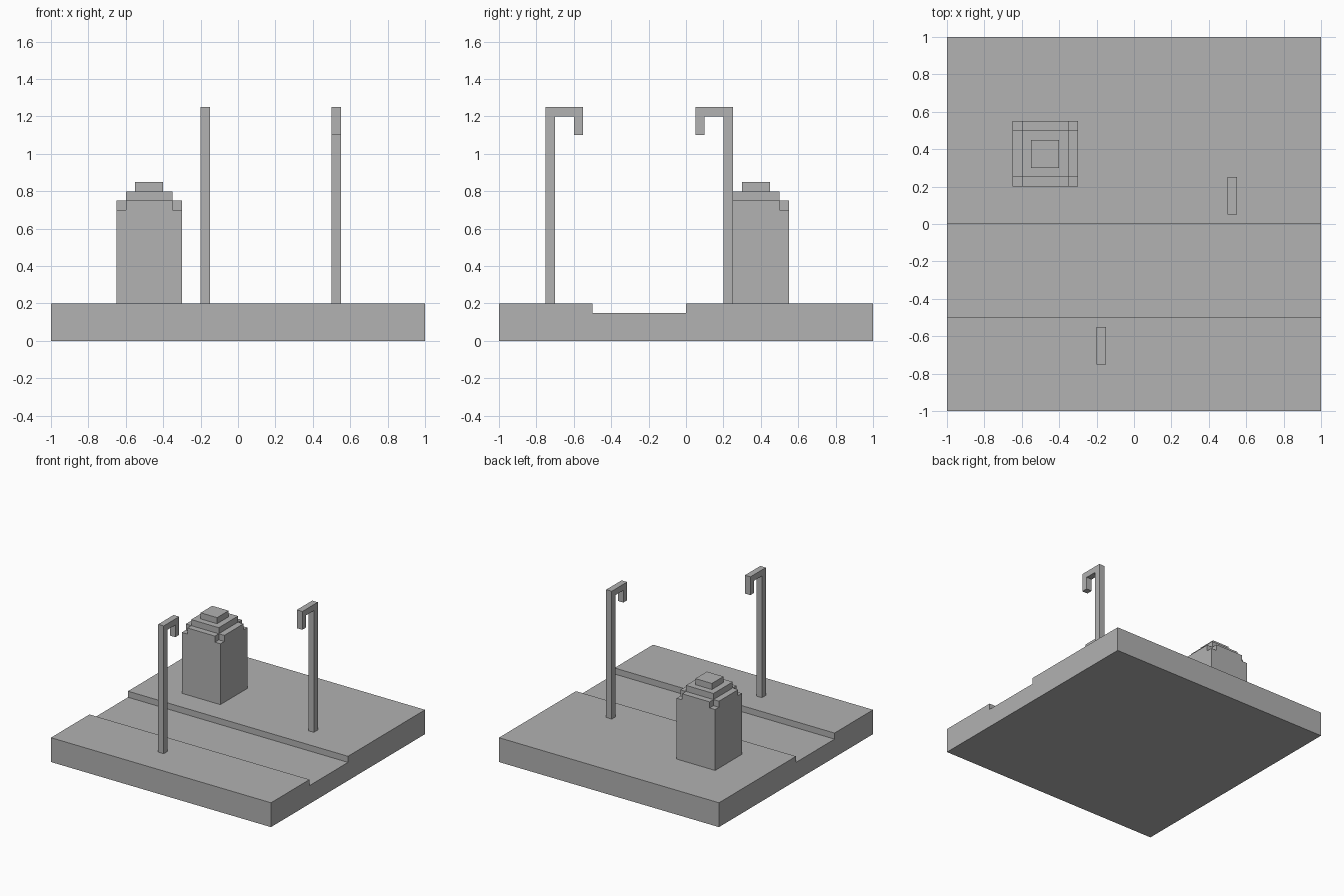
import bpy
import bmesh
from mathutils import Vector

default = bpy.data.objects.get("Cube")
if default:
    bpy.data.objects.remove(default)

# One plain grey for the whole model
grey = bpy.data.materials.new("light grey")
grey.use_nodes = True
grey.diffuse_color = (0.445, 0.445, 0.445, 1)
grey.node_tree.nodes["Principled BSDF"].inputs["Base Color"].default_value = grey.diffuse_color


def finish(bm, name):
    bmesh.ops.recalc_face_normals(bm, faces=bm.faces[:])
    mesh = bpy.data.meshes.new(name)
    bm.to_mesh(mesh)
    bm.free()
    mesh.materials.append(grey)
    obj = bpy.data.objects.new(name, mesh)
    bpy.context.collection.objects.link(obj)
    return obj


def extrude(bm, faces, offset):
    """Extrude faces as one region and return the moved faces."""
    geom = bmesh.ops.extrude_face_region(bm, geom=faces)["geom"]
    verts = [g for g in geom if isinstance(g, bmesh.types.BMVert)]
    bmesh.ops.translate(bm, verts=verts, vec=offset)
    return [g for g in geom if isinstance(g, bmesh.types.BMFace)]


def side_profile(name, points, x0, x1):
    """Solid with a (y, z) outline running from x0 to x1."""
    bm = bmesh.new()
    near = [bm.verts.new((x0, y, z)) for y, z in points]
    far = [bm.verts.new((x1, y, z)) for y, z in points]
    bm.faces.new(near)
    bm.faces.new(far)
    for i in range(len(points)):
        j = (i + 1) % len(points)
        bm.faces.new((near[i], near[j], far[j], far[i]))
    return finish(bm, name)


# Ground slab with the sunken road
side_profile("ground_with_road",
             [(-1, 0), (1, 0), (1, 0.2), (0, 0.2), (0, 0.15),
              (-0.5, 0.15), (-0.5, 0.2), (-1, 0.2)], -1, 1)


# Street lamps: post, arm and hanging head in one outline
def street_lamp(name, x, y, direction):
    outline = [(0, 0.2), (0, 1.25), (0.2, 1.25), (0.2, 1.1),
               (0.15, 1.1), (0.15, 1.2), (0.05, 1.2), (0.05, 0.2)]
    side_profile(name, [(y + direction * d, z) for d, z in outline], x, x + 0.05)


street_lamp("front_street_lamp", -0.2, -0.75, 1)
street_lamp("back_street_lamp", 0.5, 0.25, -1)

# Building body, centred on its own origin and scored along the window lines
HALF, WALL = 0.175, 0.05
bm = bmesh.new()
bmesh.ops.create_cube(bm, size=1)
bmesh.ops.scale(bm, vec=(2 * HALF, 2 * HALF, 0.5), verts=bm.verts)
bmesh.ops.translate(bm, vec=(0, 0, 0.45), verts=bm.verts)
cuts = [(axis, s * d) for axis in (0, 1) for s in (-1, 1) for d in (0.025, HALF - WALL)]
cuts += [(2, z) for z in (0.25, 0.3, 0.35, 0.45, 0.5, 0.6)]
for axis, value in cuts:
    normal = Vector((0, 0, 0))
    normal[axis] = 1
    bmesh.ops.bisect_plane(bm, geom=bm.verts[:] + bm.edges[:] + bm.faces[:],
                           plane_co=normal * value, plane_no=normal)
bm.normal_update()


# Recessed windows on all four walls
def is_window(face):
    c = face.calc_center_median()
    along = abs(c.x) if abs(face.normal.y) > 0.5 else abs(c.y)
    in_row = any(low < c.z < high for low, high in ((0.25, 0.3), (0.35, 0.45), (0.5, 0.6)))
    return abs(face.normal.z) < 0.5 and 0.025 < along < HALF - WALL and in_row


for face in [f for f in bm.faces if is_window(f)]:
    extrude(bm, [face], face.normal * -WALL)

# Parapet with notched corners, then the stepped roof
INNER = HALF - WALL
roof = [f for f in bm.faces if f.calc_center_median().z > 0.699]
middle = [f for f in roof
          if min(abs(f.calc_center_median().x), abs(f.calc_center_median().y)) < INNER]
raised = extrude(bm, middle, (0, 0, 0.05))
bm.normal_update()
core = [f for f in raised
        if max(abs(f.calc_center_median().x), abs(f.calc_center_median().y)) < INNER]
step = extrude(bm, core, (0, 0, 0.05))
bm.normal_update()
bmesh.ops.inset_region(bm, faces=step, thickness=0.05, use_even_offset=True)
extrude(bm, step, (0, 0, 0.05))
building = finish(bm, "building")
building.location = (-0.475, 0.375, 0)
